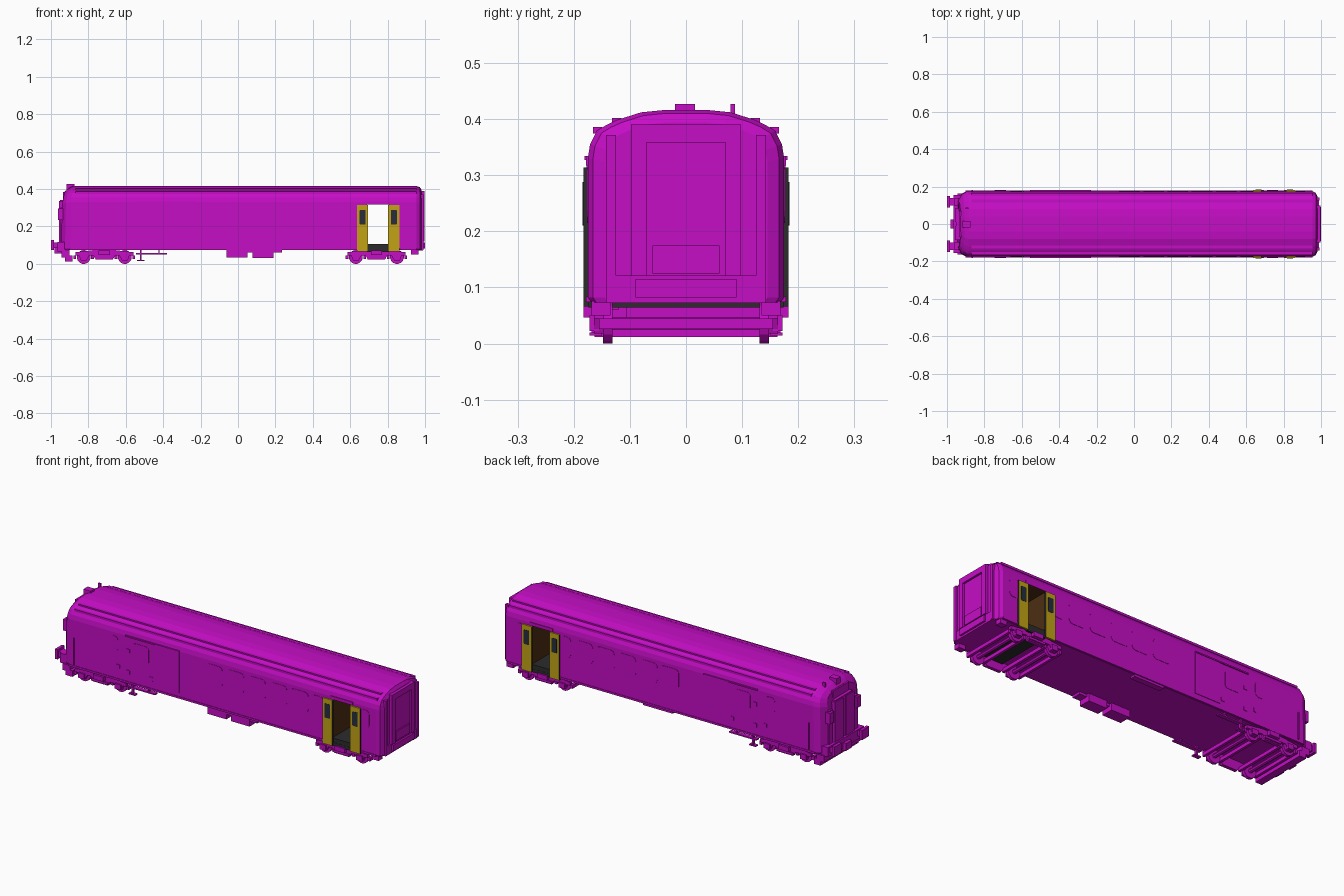
import bpy, bmesh, math

cube = bpy.data.objects.get("Cube")
if cube:
    bpy.data.objects.remove(cube)


def material(name, rgb):
    m = bpy.data.materials.new(name)
    m.use_nodes = True
    m.diffuse_color = (*rgb, 1)
    m.node_tree.nodes["Principled BSDF"].inputs["Base Color"].default_value = (*rgb, 1)
    return m


MAGENTA = material("magenta paint", (0.56, 0.004, 0.56))
YELLOW = material("yellow door paint", (0.54, 0.37, 0.008))
GLASS = material("dark blue glass", (0.02, 0.026, 0.045))
DARK = material("dark grey", (0.025, 0.025, 0.025))
BROWN = material("vestibule brown", (0.075, 0.027, 0.006))


def finish(name, bm, *mats):
    bmesh.ops.recalc_face_normals(bm, faces=bm.faces)
    me = bpy.data.meshes.new(name)
    bm.to_mesh(me)
    bm.free()
    for m in mats:
        me.materials.append(m)
    ob = bpy.data.objects.new(name, me)
    bpy.context.collection.objects.link(ob)
    return ob


def add_box(bm, x0, x1, y0, y1, z0, z1):
    vs = bmesh.ops.create_cube(bm, size=1)["verts"]
    for v in vs:
        v.co = ((x0 + x1) / 2 + v.co.x * (x1 - x0),
                (y0 + y1) / 2 + v.co.y * (y1 - y0),
                (z0 + z1) / 2 + v.co.z * (z1 - z0))


def boxes(name, dims, mat=MAGENTA):
    bm = bmesh.new()
    for d in dims:
        add_box(bm, *d)
    return finish(name, bm, mat)


def both(name, dims, mat=MAGENTA):
    """Boxes given for +y, repeated on the -y side."""
    return boxes(name, dims + [(a, b, -d, -c, e, f) for a, b, c, d, e, f in dims], mat)


def prism(bm, pts, y0, y1):
    """Extrude an xz outline from y0 to y1."""
    f = bm.faces.new([bm.verts.new((x, y0, z)) for x, z in pts])
    g = bmesh.ops.extrude_face_region(bm, geom=[f])["geom"]
    for v in g:
        if isinstance(v, bmesh.types.BMVert):
            v.co.y = y1


def rounded(x0, x1, z0, z1, r, n=3):
    pts = []
    for k, (cx, cz) in enumerate([(x1 - r, z1 - r), (x0 + r, z1 - r), (x0 + r, z0 + r), (x1 - r, z0 + r)]):
        for i in range(n + 1):
            a = math.pi / 2 * (k + i / n)
            pts.append((cx + r * math.cos(a), cz + r * math.sin(a)))
    return pts


# Body shell: half section lofted along the length, tapered at both ends
HALF = [(.168, .073), (.175, .082), (.175, .33), (.171, .355), (.159, .379),
        (.141, .39), (.121, .399), (.08, .412), (.04, .416)]
SECTION = HALF + [(-y, z) for y, z in reversed(HALF)]
# station x, half-width limit, roof drop, backward lean of the upper front
STATIONS = [(-.945, .125, .030, .16), (-.925, .160, .012, .16), (-.895, .175, 0, .10),
            (.955, .175, 0, 0), (.972, .166, .006, 0), (.982, .145, .022, 0)]
bm = bmesh.new()
rings = []
for x, w, drop, lean in STATIONS:
    ring = []
    for y, z in SECTION:
        zz = z - drop * max(0, (z - .3) / .116)
        ring.append(bm.verts.new((x + lean * max(0, z - .30), y * w / .175, zz)))
    rings.append(ring)
for a, b in zip(rings, rings[1:]):
    for i in range(len(a)):
        j = (i + 1) % len(a)
        bm.faces.new((a[i], a[j], b[j], b[i]))
bm.faces.new(rings[0])
bm.faces.new(rings[-1])
body = finish("body_shell", bm, MAGENTA, BROWN)

# Vestibule passage cut right through the body
bm = bmesh.new()
add_box(bm, .69, .808, -.3, .3, .04, .317)
for f in bm.faces:
    f.material_index = 1
cutter = finish("vestibule_cutter", bm, MAGENTA, BROWN)
cutter.hide_render = True
mod = body.modifiers.new("vestibule", "BOOLEAN")
mod.operation, mod.solver, mod.object = "DIFFERENCE", "EXACT", cutter
bpy.context.view_layer.objects.active = body
bpy.ops.object.modifier_apply(modifier=mod.name)
bpy.data.objects.remove(cutter)

boxes("vestibule_floor", [(.69, .808, -.173, .173, .064, .105)], DARK)
both("vestibule_step", [(.694, .804, .12, .174, .064, .082)], DARK)
both("door_header", [(.68, .815, .17, .178, .317, .334)])

# Sliding door leaves with dark edges, and their glass
for side, s in (("left", 1), ("right", -1)):
    for leaf, x0, x1 in (("rear", .637, .696), ("end", .803, .864)):
        bm = bmesh.new()
        y0, y1 = sorted((s * .173, s * .183))
        add_box(bm, x0, x1, y0, y1, .066, .314)
        bm.normal_update()
        for f in bm.faces:
            f.material_index = 1 if abs(f.normal.x) > .5 else 0
        finish(f"{leaf}_door_leaf_{side}", bm, YELLOW, DARK)
        bm = bmesh.new()
        mid = (x0 + x1) / 2
        prism(bm, rounded(mid - .016, mid + .016, .21, .288, .004), s * .18, s * .1842)
        finish(f"{leaf}_door_glass_{side}", bm, GLASS)

# Window panes, luggage door and hatches on both walls
WINDOWS = [(-.08 + i * .1295, .03 + i * .1295, .202, .312, .022) for i in range(5)]
WINDOWS += [(.57, .64, .202, .312, .022), (.85, .915, .215, .312, .022),
            (-.66, -.60, .226, .312, .022), (-.51, -.415, .205, .302, .015)]
HATCHES = [(-.54, .25), (-.60, .15), (-.54, .135), (-.40, .135)]
for side, s in (("left", 1), ("right", -1)):
    bm = bmesh.new()
    for w in WINDOWS:
        prism(bm, rounded(*w), s * .172, s * .1768)
    finish(f"window_panes_{side}", bm, MAGENTA)
    bm = bmesh.new()
    for x, z in HATCHES:
        prism(bm, rounded(x - .011, x + .011, z - .011, z + .011, .004), s * .172, s * .178)
    finish(f"wall_hatches_{side}", bm, MAGENTA)
both("luggage_door", [(-.38, -.23, .172, .1775, .105, .328)])
both("luggage_door_rail", [(-.555, -.23, .172, .181, .327, .334)])
both("cab_handrails", [(-.868, -.862, .172, .181, .09, .235)])
both("side_sill", [(-.9, .636, .168, .178, .074, .084), (.865, .955, .168, .178, .074, .084)])
both("roof_gutters", [(-.87, .955, .150, .1655, .374, .386), (-.87, .955, .115, .132, .388, .4015)])

# Cab end: stepped front panels, lamps, buffers and plough
both("cab_front_panels", [(-.957, -.93, .012, .085, .10, .335), (-.950, -.92, .095, .125, .10, .30)])
both("cab_lamps", [(-.962, -.93, .10, .135, .235, .295)])
boxes("cab_corridor_door", [(-.952, -.93, -.075, .075, .09, .34), (-.935, -.88, -.07, .07, .33, .385)])
boxes("buffer_beam", [(-.965, -.90, -.155, .155, .066, .118)])
both("buffers", [(-.985, -.94, .10, .14, .085, .115), (-1, -.984, .088, .149, .075, .128)])
boxes("centre_coupler", [(-.982, -.94, -.025, .025, .055, .095)])
boxes("plough", [(-.945, -.90, -.163, .163, .035, .07), (-.925, -.885, -.163, .163, .012, .045)])
boxes("roof_horn", [(-.918, -.875, -.02, .016, .385, .427)])
boxes("roof_aerial", [(-.90, -.885, .079, .087, .39, .427)])

# Gangway end: frame, recessed door, fall plate and steps
boxes("gangway_frame", [(.975, .998, -.098, -.070, .12, .372), (.975, .998, .070, .098, .12, .372),
                        (.975, .998, -.098, .098, .358, .39)])
both("end_corner_posts", [(.97, .992, .125, .143, .075, .372)])
boxes("gangway_door", [(.97, .987, -.07, .07, .12, .358)])
boxes("fall_plate", [(.98, .994, -.06, .06, .125, .175)])
boxes("end_beam", [(.955, .99, -.142, .142, .072, .121), (.98, 1, -.09, .09, .082, .115)])
both("end_steps", [(.925, .965, .135, .168, .05, .076)])

# Equipment under the floor
boxes("underfloor_boxes", [(-.062, .05, -.172, -.105, .034, .075), (.078, .19, -.172, -.105, .032, .075),
                           (.05, .235, -.17, -.12, .060, .075)])
boxes("underfloor_rail", [(-.04, .14, .14, .172, .062, .075)])
both("cab_step_ladders", [(-.545, -.38, .150, .172, .050, .057), (-.525, -.515, .155, .168, .015, .075),
                          (-.425, -.419, .155, .168, .05, .075), (-.54, -.50, .150, .172, .014, .020)])


# Bogies: wheelsets, side frames, springs and cross beams
def bogie(name, cx):
    bm = bmesh.new()
    for sx in (-.11, .11):
        x = cx + sx
        for s in (1, -1):
            prism(bm, [(x + .037 * math.cos(math.tau * (i + .5) / 16),
                        .0365 + .037 * math.sin(math.tau * (i + .5) / 16)) for i in range(16)],
                  s * .131, s * .148)
        prism(bm, [(x + .011 * math.cos(i * math.pi / 4), .036 + .011 * math.sin(i * math.pi / 4))
                   for i in range(8)], -.135, .135)
        for off in (-.047, .047):
            add_box(bm, x + off - .007, x + off + .007, -.155, .155, .026, .045)
    finish(name + "_wheelsets", bm, MAGENTA)
    frame = [(-.155, .045), (-.135, .045), (-.125, .018), (-.095, .018), (-.08, .045), (-.058, .045),
             (-.045, .022), (.045, .022), (.058, .045), (.08, .045), (.095, .018), (.125, .018),
             (.135, .045), (.155, .045), (.155, .062), (.05, .074), (-.05, .074), (-.155, .062)]
    bm = bmesh.new()
    for s in (1, -1):
        prism(bm, [(cx + x, z) for x, z in frame], s * .146, s * .164)
    finish(name + "_side_frames", bm, MAGENTA)
    both(name + "_springs_and_steps", [(cx - .05, cx + .05, .155, .172, .028, .04),
                                       (cx - .03, cx + .03, .155, .183, .046, .07),
                                       (cx - .128, cx - .092, .155, .172, .022, .05),
                                       (cx + .092, cx + .128, .155, .172, .022, .05)])


bogie("cab_bogie", -.715)
bogie("gangway_bogie", .74)
